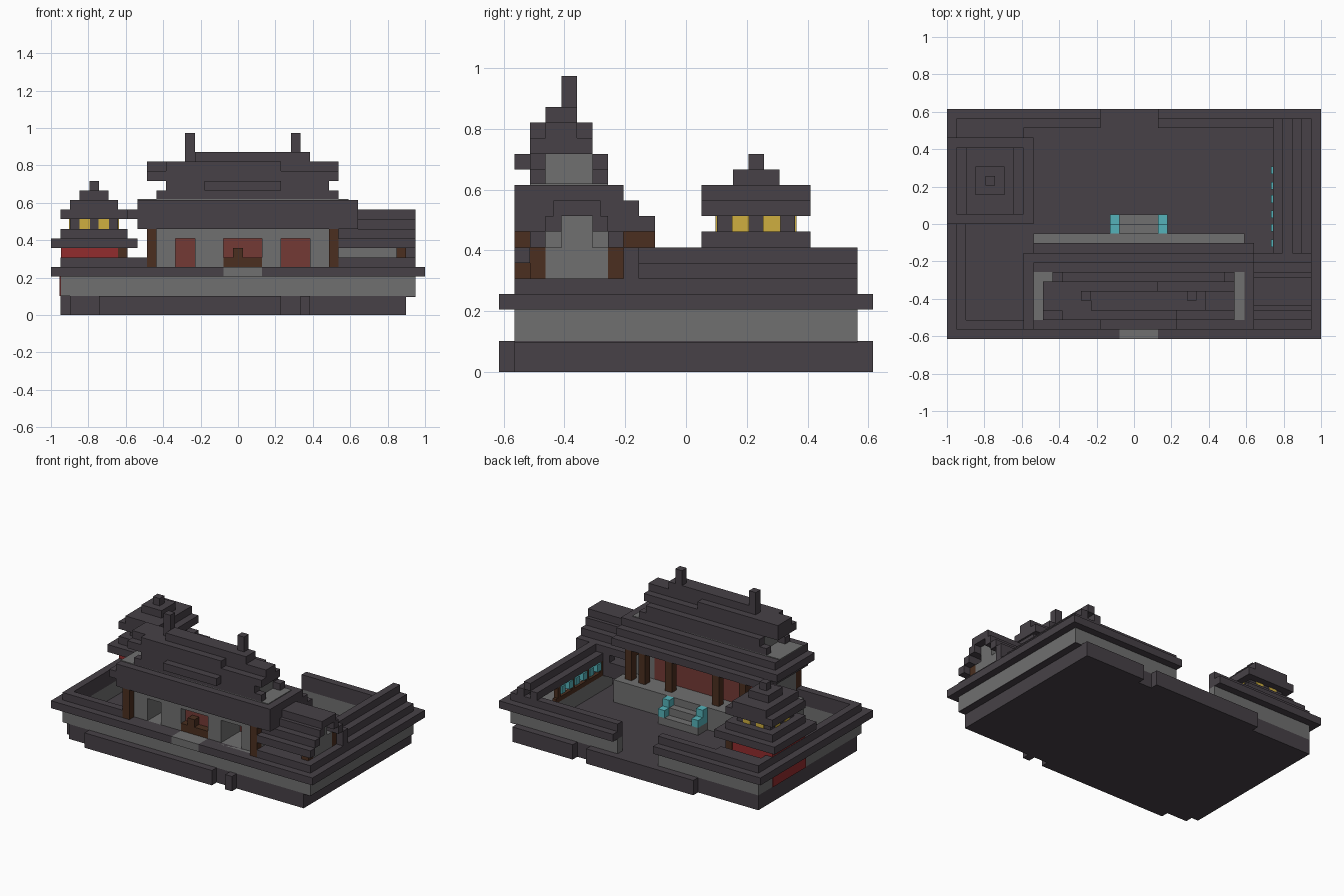
import bpy
import bmesh
from mathutils import Vector

UNIT = 2 / 39                       # one building block
CENTRE = Vector((19.5, 12, 0))      # block coordinates of the plan centre

default_cube = bpy.data.objects.get("Cube")
if default_cube:
    bpy.data.objects.remove(default_cube, do_unlink=True)


def make_material(name, red, green, blue):
    material = bpy.data.materials.new(name)
    material.use_nodes = True
    colour = (red, green, blue, 1)
    material.diffuse_color = colour
    material.node_tree.nodes["Principled BSDF"].inputs["Base Color"].default_value = colour
    return material


slate = make_material("dark slate", .063, .053, .063)
stone = make_material("grey stone", .16, .16, .16)
timber = make_material("brown timber", .07, .028, .014)
door_red = make_material("faded door red", .175, .042, .036)
wall_red = make_material("bright wall red", .29, .025, .026)
gold = make_material("window yellow", .62, .43, .05)
aqua = make_material("turquoise", .09, .45, .49)


def build(name, material, *boxes):
    """Join boxes given as x, y and z spans, in blocks, into one object."""
    bm = bmesh.new()
    for xs, ys, zs in boxes:
        low = Vector((xs[0], ys[0], zs[0]))
        high = Vector((xs[1], ys[1], zs[1]))
        corners = bmesh.ops.create_cube(bm, size=1)["verts"]
        for vert in corners:
            offset = Vector(a * b for a, b in zip(vert.co, high - low))
            vert.co = ((low + high) / 2 + offset - CENTRE) * UNIT
    mesh = bpy.data.meshes.new(name)
    bm.to_mesh(mesh)
    bm.free()
    mesh.materials.append(material)
    part = bpy.data.objects.new(name, mesh)
    bpy.context.scene.collection.objects.link(part)
    return part


def span(start, length=1):
    return (start, start + length)


def perimeter(inset, width, gate, front_gap=(20, 20)):
    """Boxes of a walled ring, left open for the back gate."""
    left, right, front, back = inset, 39 - inset, inset, 24 - inset
    return [((left, left + width), (front, back)),
            ((right - width, right), (front, back)),
            ((left, gate[0]), (back - width, back)),
            ((gate[1], right), (back - width, back)),
            ((left, front_gap[0]), (front, front + width)),
            ((front_gap[1], right), (front, front + width))]


def ring(name, material, sides, height):
    return build(name, material, *[(xs, ys, height) for xs, ys in sides])


# Base, with shallow footings along the front and back
ground = (0, 2)
build("foundation", slate, ((2, 37), (1, 23), ground), ((1, 2), (2, 23), ground))
for xs in ((5, 24), (26, 27)):
    build("front_footing", slate, (xs, (0, 1), ground))
for xs in ((10, 26), (28, 37)):
    build("back_footing", slate, (xs, (23, 24), ground))
build("right_ledge", slate, ((37, 38), (1, 23), (1.9, 2)))

# Retaining wall, projecting rim and low parapet
gate = (16, 22)
ring("retaining_wall", stone, perimeter(1, 1, gate), (2, 4))
ring("wall_rim", slate, perimeter(0, 2, gate, (18, 22)), (4, 5))
ring("parapet", slate, perimeter(1, 1, gate, (10, 30)), (5, 6))
build("front_landing", stone, ((18, 22), (0, 2), (4, 5)))
build("back_corner_wall", slate, ((2, 8), (21, 22), (4, 6)))

# Hall terrace and the stair down to the yard
build("terrace", stone, ((9, 31), (1.5, 11), (2, 5)))
for step in range(2):
    ys = span(11 + step)
    build("stair_step", stone, ((18, 22), ys, (2, 4 - step)), ((17, 23), ys, (2, 3)))
    for x in (17, 22):
        build("stair_rail", aqua, (span(x), ys, (3, 5 - step)))

# Hall: front wall piers between open doorways, back panels behind
wall_height = (5, 9)
piers = [(11, 13), (15, 18), (22, 24), (27, 29)]
build("front_wall", stone, *[(xs, (2, 6), wall_height) for xs in piers])
build("door_lintel", stone, ((11, 29), (2, 6), (8, 9)))
build("back_panels", door_red, ((11, 27), (6, 8), wall_height))
build("centre_door", door_red, ((18, 22), (3, 6), (5, 8)))
build("back_wall_end", stone, ((27, 29), (6, 8), wall_height))
build("hall_end_walls", stone, *[(span(x), (2, 8), wall_height) for x in (10, 29)])
for x in (10, 29):
    build("front_column", timber, (span(x), (1, 2.1), wall_height))
    build("eave_bracket", timber, (span(x), (8, 10), (8, 9)))
for x in (10, 12, 16, 23, 27, 29):
    build("back_column", timber, (span(x), (9, 10), wall_height))
build("altar", timber, ((18, 22), (2, 3), (5, 6)), ((19, 20), (2, 3), (6, 7)))

# Stepped hall roof
eaves = [((9, 32), (1, 10)), ((8, 32), (1, 9)), ((9, 32), (1, 8))]
for level, (xs, ys) in enumerate(eaves):
    build("hall_roof_tier", slate, (xs, ys, span(9 + level)))
build("roof_end_paving", stone, ((9, 31), (2, 7), (12, 12.1)))
build("roof_gable", stone, ((12.1, 28.9), (3, 6), (12, 14)))
for ys in ((2, 3), (6, 7)):
    build("roof_slope", slate, ((11, 30), ys, (12, 13)), ((12, 29), ys, (13, 14)))
build("upper_roof", slate, ((10, 30), (2, 6), (14, 15)), ((10, 30), (3, 5), (15, 16)))
build("front_dormer", slate, ((16, 24), (1, 2), (13, 14)), ((12, 24), (2, 3), (15, 16)))
build("back_dormer", slate, ((10, 22), (5, 6), (15, 16)))
build("roof_ridge", slate, ((15, 27), (3, 5), (16, 17)))
for x in (14, 25):
    build("ridge_finial", slate, (span(x), (4, 5), (16, 19)))

# Side wing with a stepped gable roof, mirrored about its ridge
build("wing_wall", stone, ((30, 37), (3, 7), (5, 8)), ((30, 37), (4, 6), (8, 10)))
build("wing_plinth", slate, ((30, 38), (1, 9), (4, 6)), ((33, 38), (8, 9), (6, 7)))
wing_ridge = 5
for side in (-1, 1):
    def across(near, far):
        return tuple(sorted((wing_ridge + side * near, wing_ridge + side * far)))
    build("wing_post", timber, ((36, 37), across(2, 3), (5, 8)))
    for level in range(4):
        build("wing_roof_step", slate,
              ((30, 38), across(max(3 - level, 0), 4 - level), span(7 + level)))
build("wing_roof_ridge", slate, ((30, 38), (3.5, 6.5), (10, 11)))

# Covered gallery along the right side, its roof stepping up to one beam
build("gallery_floor", stone, ((34, 38), (7, 19), (2, 4)))
for x, z in ((34, 6), (35, 7), (36, 6)):
    build("gallery_roof_beam", slate, (span(x), (9, 23), span(z)))
build("gallery_back", slate, ((36.5, 37), (9, 23), (4, 6)))
build("gallery_rail", timber, ((34, 34.5), (9, 19), (4, 4.6)))
for y in range(9, 20, 3):
    build("gallery_post", timber, ((34, 34.6), span(y, .6), (4, 6)))
    if y < 18:
        build("gallery_lantern", aqua, ((33.8, 34.6), span(y + .6, .8), (5, 6)),
              ((33.8, 34.6), span(y + 2.2, .8), (5, 6)))

# Corner tower: red walls, corner posts and stacked square roofs
tower_x, tower_y = 4.5, 16.5


def tower_tier(name, material, half, height):
    return build(name, material, ((tower_x - half, tower_x + half),
                                  (tower_y - half, tower_y + half), height))


tower_tier("tower_wall", wall_red, 3.46, (2, 7))
build("tower_wall_plate", wall_red, ((.9, 1), (13, 20), (2, 4)))
for y in (13, 19):
    build("tower_post", timber, ((7, 8), span(y), (2, 7)))
tower_tier("tower_eave", slate, 4.5, (7, 8))
tower_tier("tower_platform", slate, 3.5, (8, 9))
tower_tier("tower_lantern_room", slate, 2.5, (9, 10))
for level in range(4):
    tower_tier("tower_roof_tier", slate, 3.5 - level, span(10 + level))
build("tower_roof_gable", slate, ((2, 7), (13, 20), (11, 12)))

# Square windows as thin plates on all four sides of the lantern room
for side in (-1, 1):
    face = sorted((side * 2.5, side * 2.6))
    for start in (-1.55, .45):
        pane = span(start, 1.1)
        build("tower_window", gold,
              ([tower_x + p for p in pane], [tower_y + f for f in face], (9, 10)),
              ([tower_x + f for f in face], [tower_y + p for p in pane], (9, 10)))
